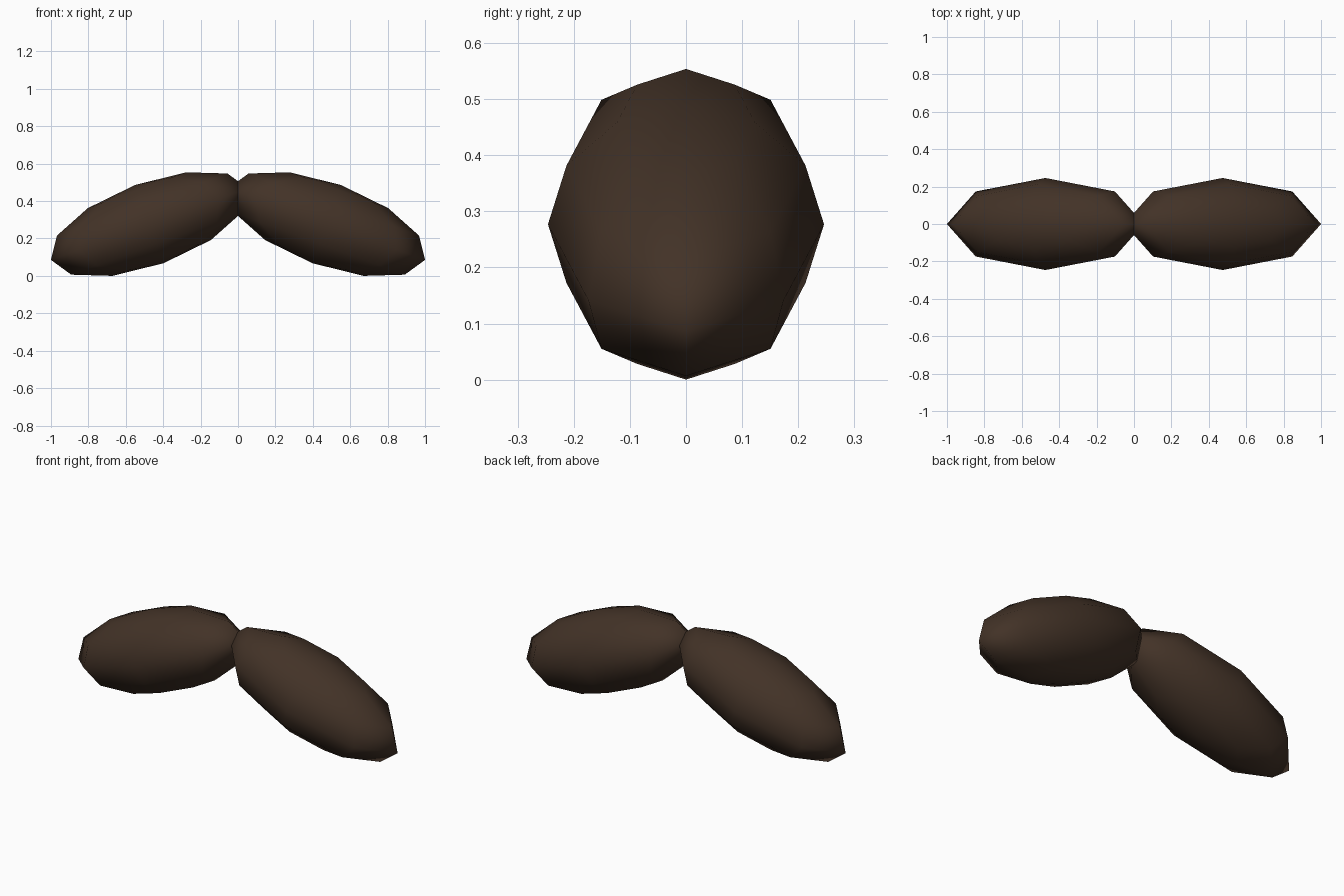
import bpy
from math import radians

cube = bpy.data.objects.get("Cube")
if cube:
    bpy.data.objects.remove(cube, do_unlink=True)

# Dark brown hair colour
BROWN = (0.055, 0.032, 0.02, 1.0)
brown = bpy.data.materials.new("dark_brown")
brown.use_nodes = True
brown.diffuse_color = BROWN
bsdf = next(n for n in brown.node_tree.nodes if n.type == 'BSDF_PRINCIPLED')
bsdf.inputs["Base Color"].default_value = BROWN


def lobe(name, side):
    """Stretched low-poly sphere, drooping towards its outer end."""
    bpy.ops.mesh.primitive_uv_sphere_add(
        segments=8, ring_count=6, radius=1,
        location=(side * 0.474, 0, 0.277),
        rotation=(0, side * radians(20), 0))
    obj = bpy.context.object
    obj.name = name
    obj.scale = (0.56, 0.246, 0.2225)
    obj.data.materials.append(brown)
    bpy.ops.object.shade_smooth()
    return obj


# The two halves meet and overlap slightly in the middle
lobe("left_moustache_half", 1)
lobe("right_moustache_half", -1)
